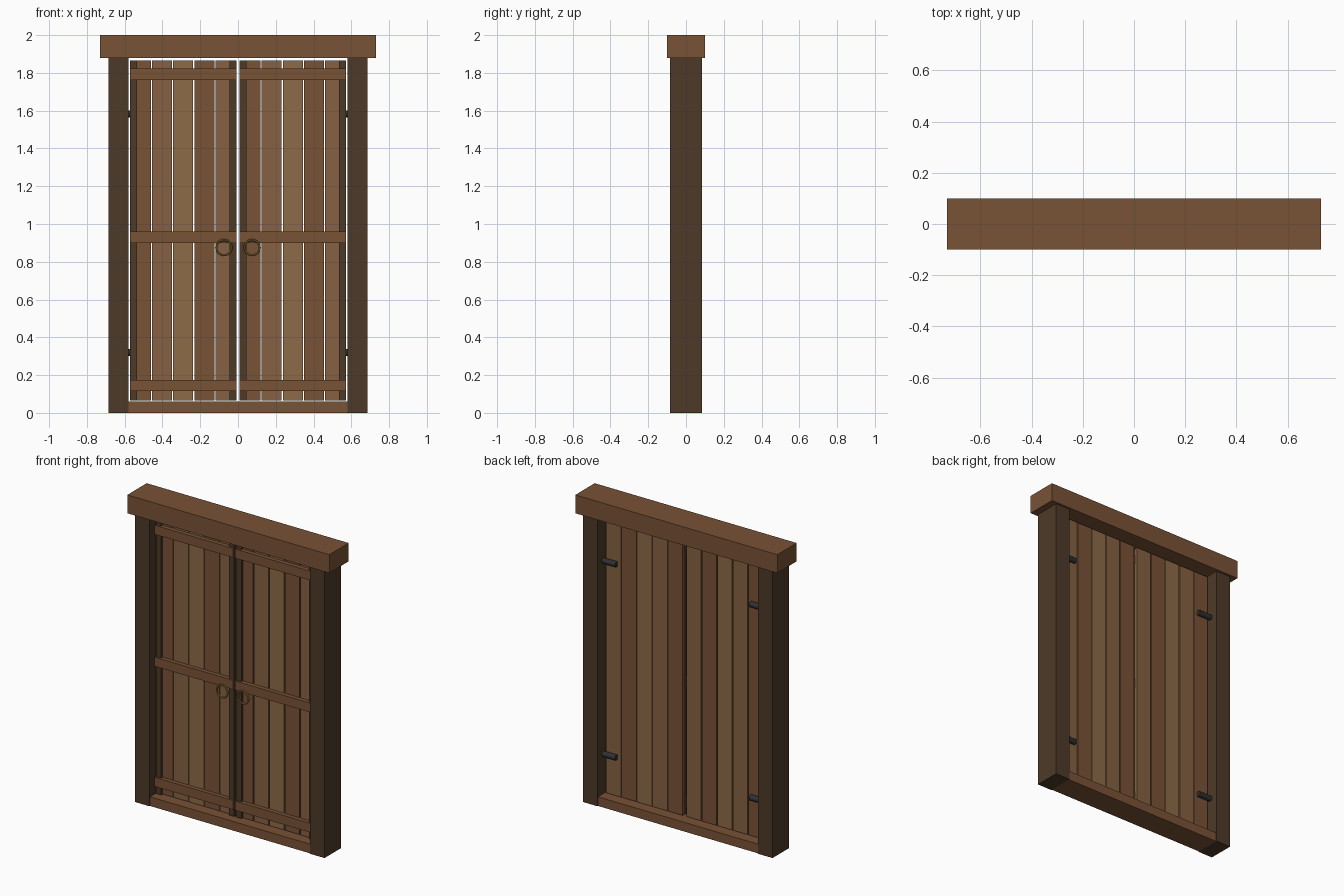
import bpy
import math

if "Cube" in bpy.data.objects:
    bpy.data.objects.remove(bpy.data.objects["Cube"])


def material(name, r, g, b):
    m = bpy.data.materials.new(name)
    m.diffuse_color = (r, g, b, 1)
    m.use_nodes = True
    m.node_tree.nodes["Principled BSDF"].inputs["Base Color"].default_value = m.diffuse_color
    return m


DARK = material("dark_wood", 0.075, 0.042, 0.021)
BROWN = material("brown_wood", 0.19, 0.085, 0.037)
MID = material("mid_wood", 0.235, 0.12, 0.055)
LIGHT = material("light_wood", 0.27, 0.145, 0.065)
IRON = material("iron", 0.03, 0.03, 0.032)
BRASS = material("brass", 0.3, 0.2, 0.05)


def finish(name, mat):
    ob = bpy.context.object
    ob.name = name
    ob.data.materials.append(mat)
    return ob


def box(name, x, y, z, mat):
    """Box from (min, max) pairs on each axis."""
    pairs = (x, y, z)
    bpy.ops.mesh.primitive_cube_add(size=1, location=[(a + b) / 2 for a, b in pairs])
    ob = finish(name, mat)
    ob.scale = [b - a for a, b in pairs]
    bpy.ops.object.transform_apply(location=False, rotation=False, scale=True)
    return ob


def span(side, a, b):
    """Range a..b mirrored to the given side, in ascending order."""
    return tuple(sorted((side * a, side * b)))


# Frame: lintel and sill
box("lintel", (-0.73, 0.73), (-0.10, 0.10), (1.88, 2.0), BROWN)
box("sill", (-0.58, 0.58), (-0.08, 0.08), (0, 0.06), BROWN)

for side, tag in ((-1, "left"), (1, "right")):
    # Frame post
    box(tag + "_post", span(side, 0.58, 0.685), (-0.085, 0.085), (0, 1.88), DARK)

    # Door planks, colours cycling from left to right
    start = -0.57 if side < 0 else 0.01
    for i in range(5):
        x = start + i * 0.112
        box(f"{tag}_plank_{i + 1}", (x + 0.003, x + 0.109), (-0.015, 0.015),
            (0.065, 1.865), (BROWN, MID, LIGHT)[i % 3])

    # Stiles on the front of the leaf
    box(tag + "_outer_stile", span(side, 0.535, 0.573), (-0.03, -0.01), (0.065, 1.865), DARK)
    box(tag + "_inner_stile", span(side, 0.007, 0.045), (-0.03, -0.01), (0.065, 1.865), DARK)

    # Cross rails
    for name, z in (("bottom", 0.145), ("middle", 0.93), ("top", 1.792)):
        box(f"{tag}_{name}_rail", span(side, 0.008, 0.573), (-0.042, -0.005),
            (z - 0.03, z + 0.03), BROWN)

    # Hinge barrels on the back
    for name, z in (("lower", 0.32), ("upper", 1.583)):
        bpy.ops.mesh.primitive_cylinder_add(
            vertices=12, radius=0.018, depth=0.12,
            location=(side * 0.545, 0.025, z), rotation=(0, math.pi / 2, 0))
        finish(f"{tag}_{name}_hinge", IRON)
        bpy.ops.object.shade_smooth_by_angle()

    # Ring pull
    bpy.ops.mesh.primitive_torus_add(
        major_segments=24, minor_segments=8, major_radius=0.04, minor_radius=0.006,
        location=(side * 0.075, -0.055, 0.875), rotation=(math.pi / 2, 0, 0))
    finish(tag + "_ring_pull", BRASS)
    bpy.ops.object.shade_smooth_by_angle()
